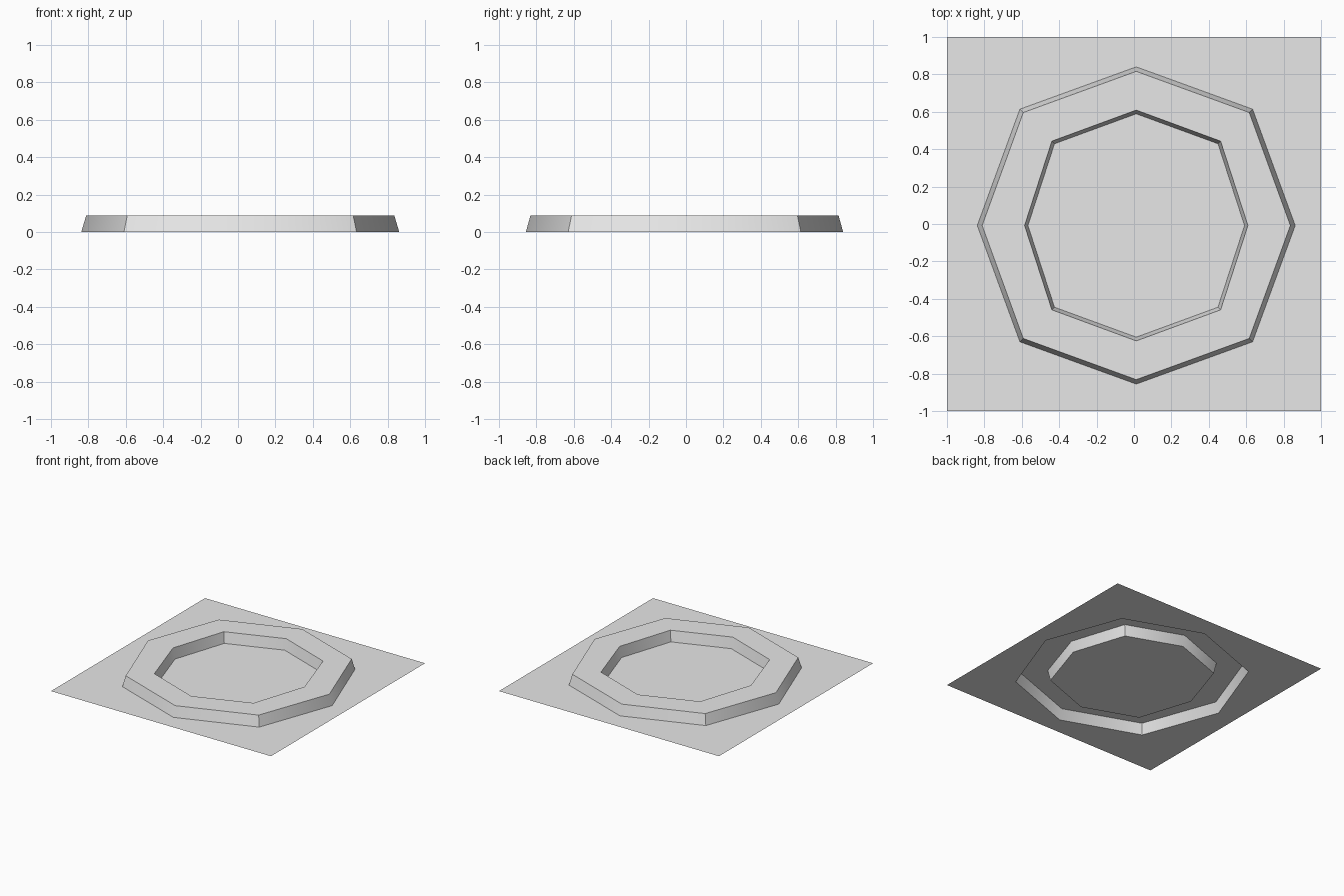
import bpy
import bmesh
import math

if "Cube" in bpy.data.objects:
    bpy.data.objects.remove(bpy.data.objects["Cube"], do_unlink=True)

grey = bpy.data.materials.new("light grey")
grey.use_nodes = True
colour = (0.8, 0.8, 0.8, 1.0)
grey.diffuse_color = colour
grey.node_tree.nodes["Principled BSDF"].inputs["Base Color"].default_value = colour

CENTRE = (0.012, -0.008)   # the ring sits slightly off centre
HEIGHT = 0.087


def octagon(rx, ry, diagonal, z, centre=CENTRE):
    """Eight points, alternating axis points and diagonal corners."""
    points = []
    for i in range(8):
        a = i * math.pi / 4
        c, s = math.cos(a), math.sin(a)
        if i % 2:
            x, y = math.copysign(diagonal, c), math.copysign(diagonal, s)
        else:
            x, y = rx * c, ry * s
        points.append((centre[0] + x, centre[1] + y, z))
    return points


def build(name, loops, fill=False):
    """Bridge loops from the outside inward, optionally closing the last."""
    bm = bmesh.new()
    rings = [[bm.verts.new(p) for p in loop] for loop in loops]
    for a, b in zip(rings, rings[1:]):
        for i in range(8):
            j = (i + 1) % 8
            bm.faces.new((a[i], a[j], b[j], b[i]))
    if fill:
        bm.faces.new(rings[-1])
    mesh = bpy.data.meshes.new(name)
    bm.to_mesh(mesh)
    bm.free()
    mesh.materials.append(grey)
    obj = bpy.data.objects.new(name, mesh)
    bpy.context.collection.objects.link(obj)
    bpy.ops.object.select_all(action='DESELECT')
    obj.select_set(True)
    bpy.context.view_layer.objects.active = obj
    # Axis corners turn 40 degrees and stay soft, diagonal ones are crisp
    bpy.ops.object.shade_smooth_by_angle(angle=math.radians(45))
    return obj


square = octagon(1, 1, 1, 0, (0, 0))
outer_foot = octagon(0.85, 0.848, 0.622, 0)
outer_rim = octagon(0.824, 0.824, 0.604, HEIGHT)
inner_rim = octagon(0.597, 0.617, 0.451, HEIGHT)
inner_foot = octagon(0.579, 0.597, 0.437, 0)

# Thin square sheet around the ring
build("base_sheet", [square, outer_foot])
# Hollow raised ring with sloping walls
build("raised_ring", [outer_foot, outer_rim, inner_rim, inner_foot])
# Flat floor inside the ring
build("centre_floor", [inner_foot], fill=True)
